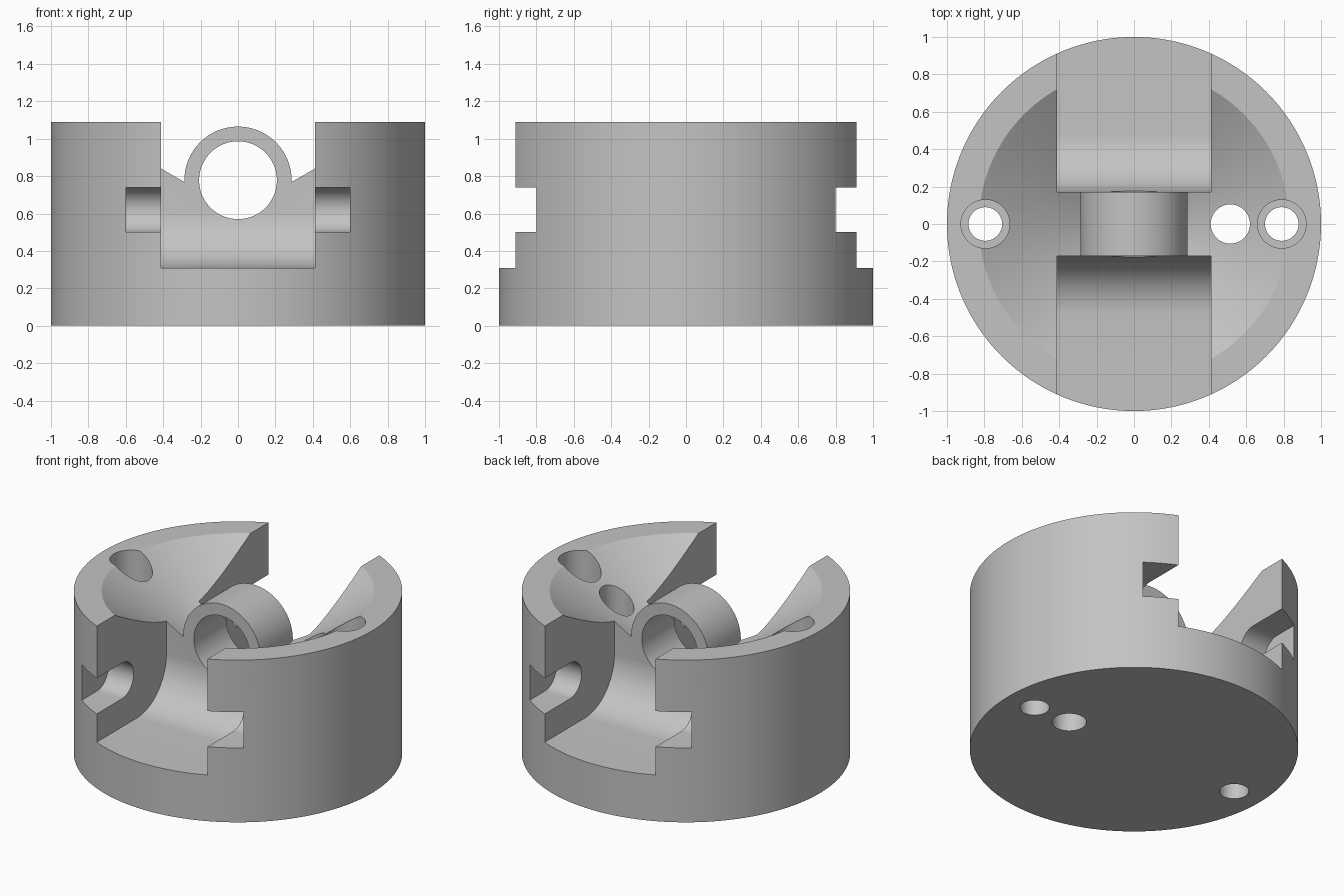
import bpy, bmesh, math
from mathutils import Matrix

if "Cube" in bpy.data.objects:
    bpy.data.objects.remove(bpy.data.objects["Cube"])

grey = bpy.data.materials.new("light grey")
grey.diffuse_color = (0.55, 0.55, 0.55, 1)
grey.use_nodes = True
grey.node_tree.nodes["Principled BSDF"].inputs["Base Color"].default_value = grey.diffuse_color


def make(name, bm):
    bmesh.ops.recalc_face_normals(bm, faces=bm.faces)
    me = bpy.data.meshes.new(name)
    bm.to_mesh(me)
    bm.free()
    me.materials.append(grey)
    ob = bpy.data.objects.new(name, me)
    bpy.context.collection.objects.link(ob)
    return ob


def cylinder(name, r1, r2, z0, z1, x=0, y=0, seg=64, rot=None):
    bm = bmesh.new()
    bmesh.ops.create_cone(bm, cap_ends=True, segments=seg, radius1=r1, radius2=r2,
                          depth=z1 - z0)
    bm.transform(Matrix.Translation((x, y, (z0 + z1) / 2)))
    if rot:
        bm.transform(rot)
    return make(name, bm)


def prism(name, points, half):
    """Extrude a (y, z) outline along x, centred."""
    bm = bmesh.new()
    face = bm.faces.new([bm.verts.new((-half, y, z)) for y, z in points])
    ext = bmesh.ops.extrude_face_region(bm, geom=[face])
    verts = [v for v in ext["geom"] if isinstance(v, bmesh.types.BMVert)]
    bmesh.ops.translate(bm, verts=verts, vec=(2 * half, 0, 0))
    return make(name, bm)


def arc(cy, cz, r, a0, a1, n):
    angles = [math.radians(a0 + (a1 - a0) * i / n) for i in range(n + 1)]
    return [(cy + r * math.cos(a), cz + r * math.sin(a)) for a in angles]


def combine(body, other, op):
    mod = body.modifiers.new("cut", "BOOLEAN")
    mod.operation, mod.solver, mod.object = op, "EXACT", other
    bpy.context.view_layer.objects.active = body
    bpy.ops.object.modifier_apply(modifier=mod.name)
    bpy.data.objects.remove(other)


# Round body with conical bowl
body = cylinder("round_housing", 1, 1, 0, 1.09, seg=128)
combine(body, cylinder("bowl", 0, 0.74 / 0.648, 0.552, 1.292, seg=128), "DIFFERENCE")

# Central horizontal tube
along_y = Matrix.Translation((0, 0, 0.778)) @ Matrix.Rotation(math.pi / 2, 4, "X")
combine(body, cylinder("tube", 0.287, 0.287, -0.25, 0.25, rot=along_y), "UNION")

# Front and back channels with curved inner wall, and side grooves
for s in (-1, 1):
    channel = ([(-1.2, 0.31)] + arc(-0.482, 0.62, 0.31, -90, 0, 20)
               + [(-0.172, 1.4), (-1.2, 1.4)])
    groove = [(-1.2, 0.5)] + arc(-0.64, 0.62, 0.12, -90, 90, 20) + [(-1.2, 0.74)]
    for name, pts, half in (("channel", channel, 0.412), ("groove", groove, 0.6)):
        combine(body, prism(name, [(-s * y, z) for y, z in pts], half), "DIFFERENCE")

# Tube bore
combine(body, cylinder("bore", 0.208, 0.208, -0.4, 0.4, rot=along_y), "DIFFERENCE")

# Counterbored screw holes and a plain drain hole
for x in (-0.795, 0.79):
    combine(body, cylinder("screw_hole", 0.09, 0.09, -0.2, 1.3, x=x, seg=48), "DIFFERENCE")
    combine(body, cylinder("counterbore", 0.13, 0.13, 0.4, 1.3, x=x, seg=48), "DIFFERENCE")
combine(body, cylinder("drain_hole", 0.105, 0.105, -0.2, 1.3, x=0.515, seg=48), "DIFFERENCE")

# Smooth curved walls, crisp edges
bpy.ops.object.select_all(action="DESELECT")
body.select_set(True)
bpy.context.view_layer.objects.active = body
bpy.ops.object.shade_smooth_by_angle(angle=math.radians(30))
